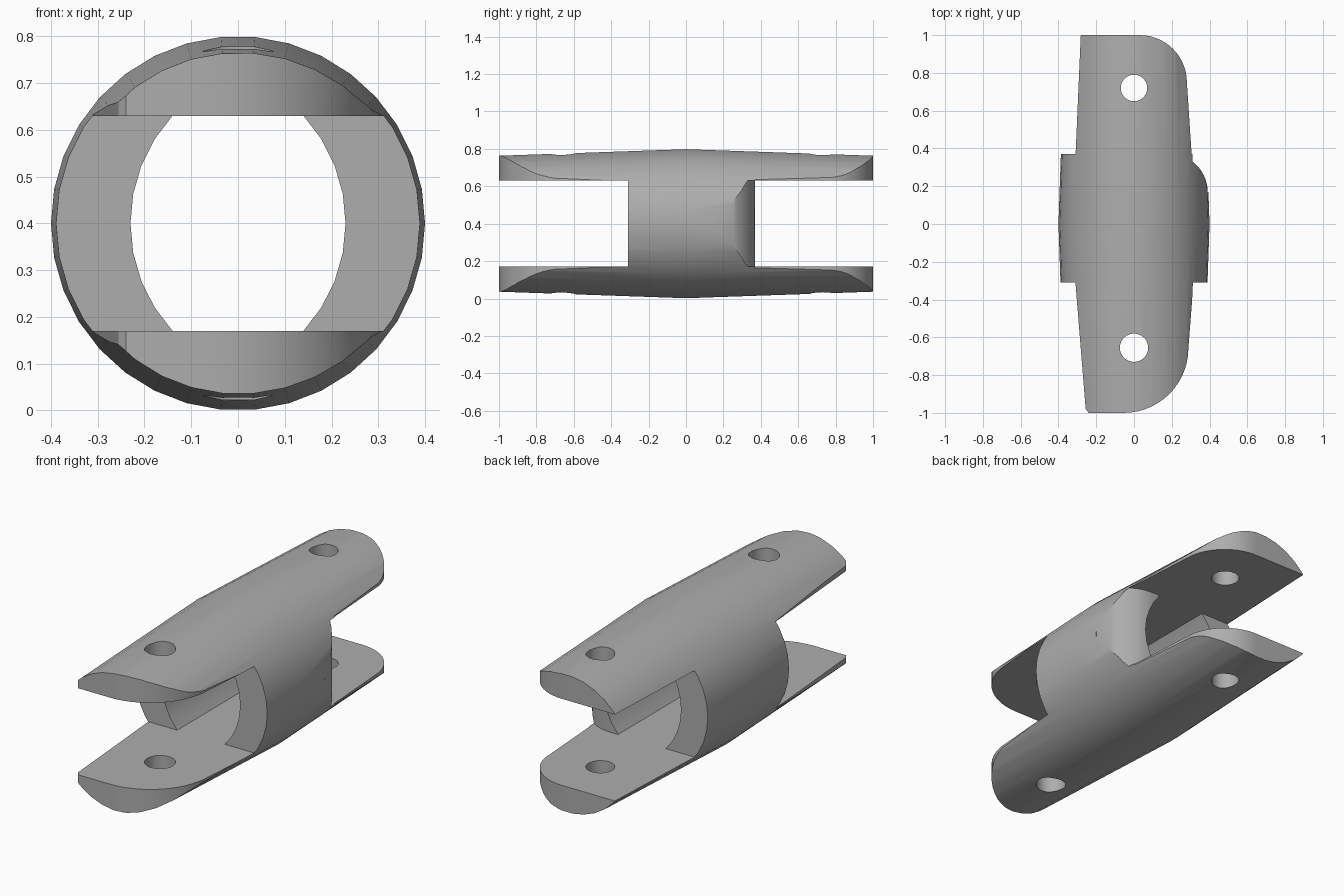
import bpy, bmesh
from math import sin, cos, pi, radians, sqrt, asin
from mathutils import Vector

if "Cube" in bpy.data.objects:
    bpy.data.objects.remove(bpy.data.objects["Cube"])

MID = 0.4      # height of the barrel axis
GAP = 0.23     # half the space between the plates

grey = bpy.data.materials.new("plain grey")
grey.use_nodes = True
colour = (0.42, 0.42, 0.42, 1)
grey.diffuse_color = colour
grey.node_tree.nodes["Principled BSDF"].inputs["Base Color"].default_value = colour


def arc(cx, cy, r, start, end, steps=14):
    """Points along an arc, angles in degrees."""
    angles = [radians(start + (end - start) * i / steps) for i in range(steps + 1)]
    return [(cx + r * cos(a), cy + r * sin(a)) for a in angles]


def prism(name, points, low, high, along_y=False):
    """Extrude a flat outline along z, or along y for an x-z outline."""
    bm = bmesh.new()
    if along_y:
        verts = [bm.verts.new((x, low, z)) for x, z in points]
        offset = Vector((0, high - low, 0))
    else:
        verts = [bm.verts.new((x, y, low)) for x, y in points]
        offset = Vector((0, 0, high - low))
    face = bm.faces.new(verts)
    extruded = bmesh.ops.extrude_face_region(bm, geom=[face])["geom"]
    moved = [v for v in extruded if isinstance(v, bmesh.types.BMVert)]
    bmesh.ops.translate(bm, verts=moved, vec=offset)
    bmesh.ops.recalc_face_normals(bm, faces=bm.faces)
    return finish(name, bm)


def finish(name, bm):
    mesh = bpy.data.meshes.new(name)
    bm.to_mesh(mesh)
    bm.free()
    mesh.materials.append(grey)
    obj = bpy.data.objects.new(name, mesh)
    bpy.context.collection.objects.link(obj)
    return obj


def cut(body, cutter, operation="DIFFERENCE"):
    """Apply a boolean and discard the cutter."""
    cutter.hide_render = True
    mod = body.modifiers.new("cut", "BOOLEAN")
    mod.operation, mod.object, mod.solver = operation, cutter, "EXACT"
    bpy.context.view_layer.objects.active = body
    bpy.ops.object.modifier_apply(modifier=mod.name)
    bpy.data.objects.remove(cutter)


# Barrel, widest in the middle
bm = bmesh.new()
sides = 34
rings = []
for y, r in ((-1, 0.365), (0, 0.4), (1, 0.365)):
    rings.append([bm.verts.new((r * cos(2 * pi * i / sides), y, MID + r * sin(2 * pi * i / sides)))
                  for i in range(sides)])
for a, b in zip(rings, rings[1:]):
    for i in range(sides):
        j = (i + 1) % sides
        bm.faces.new((a[i], a[j], b[j], b[i]))
bm.faces.new(rings[0])
bm.faces.new(rings[-1])
bmesh.ops.recalc_face_normals(bm, faces=bm.faces)
body = finish("slotted_barrel", bm)

# Plan outline: rounded ends on the left, square on the right
outline = [(-0.256, -0.98), (-0.24, -1)]
outline += arc(-0.055, -0.657, 0.343, -90, 0)
outline += [(0.315, -0.31), (0.5, -0.31), (0.5, 0.37), (0.305, 0.37)]
outline += arc(0.03, 0.75, 0.25, 0, 90)
outline += [(-0.286, 1), (-0.313, 0.37), (-0.5, 0.37), (-0.5, -0.31), (-0.31, -0.31)]
cut(body, prism("outline", outline, -0.2, 1), "INTERSECT")

# Slots between the plates; the back one rounds off the left wall
low, high = MID - GAP, MID + GAP
cut(body, prism("front_slot", [(-0.6, -1.2), (0.6, -1.2), (0.6, -0.31), (-0.6, -0.31)], low, high))
back = [(-0.6, 0.37)] + arc(0.19, 0.17, 0.2, 90, 0) + [(0.6, 0.17), (0.6, 1.2), (-0.6, 1.2)]
cut(body, prism("back_slot", back, low, high))

# Bulging window through the middle
radius = 0.339
half = asin(GAP / radius) * 180 / pi
window = arc(-0.109, MID, radius, -half, half, 8)
window += [(-x, z) for x, z in reversed(window)]
cut(body, prism("window", window, -0.5, 0.5, along_y=True))

# Pin holes through both plates
for y, r in ((0.72, 0.07), (-0.655, 0.075)):
    cut(body, prism("pin_hole", arc(0, y, r, 0, 348.75, 31), -0.2, 1))

# Smooth curves, sharp edges
bpy.ops.object.select_all(action="DESELECT")
body.select_set(True)
bpy.context.view_layer.objects.active = body
bpy.ops.object.shade_smooth_by_angle(angle=radians(30))
